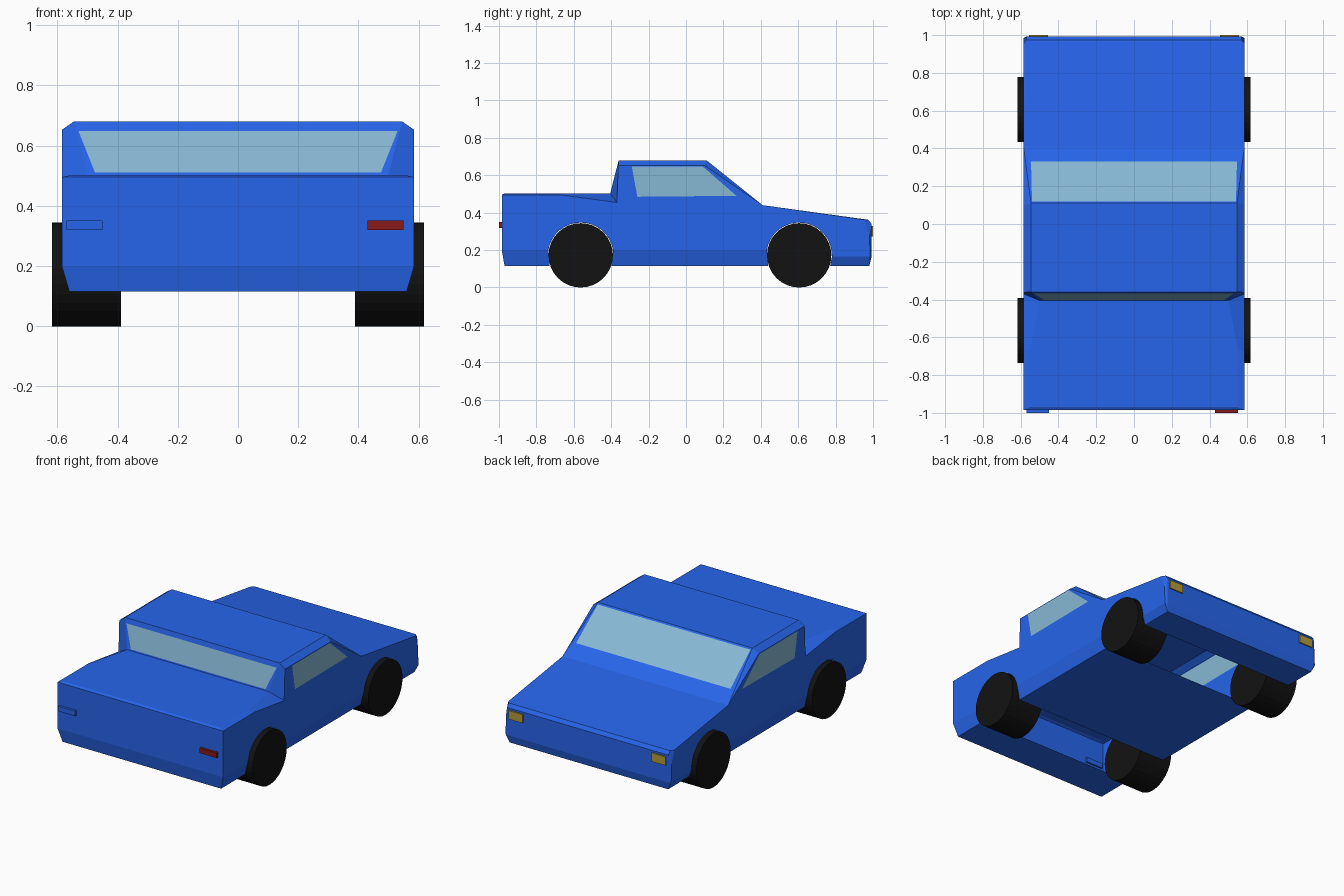
import bpy, bmesh
from math import asin, cos, sin, pi, sqrt
from mathutils import Matrix

if "Cube" in bpy.data.objects:
    bpy.data.objects.remove(bpy.data.objects["Cube"])


def material(name, color):
    m = bpy.data.materials.new(name)
    m.diffuse_color = color
    m.use_nodes = True
    m.node_tree.nodes["Principled BSDF"].inputs["Base Color"].default_value = m.diffuse_color
    return m


BLUE = material("blue_paint", (0.02, 0.13, 0.83, 1))
GLASS = material("glass", (0.24, 0.48, 0.66, 1))
BLACK = material("rubber", (0.006, 0.006, 0.006, 1))
RED = material("red_light", (0.25, 0.01, 0.01, 1))
YELLOW = material("yellow_light", (0.45, 0.33, 0.04, 1))

W = 0.585                       # half width of the body
WHEEL_Z, R = 0.172, 0.175       # axle height, arch radius
FRONT, REAR = 0.605, -0.563     # axle positions


def to_object(bm, name, mat):
    mesh = bpy.data.meshes.new(name)
    bm.to_mesh(mesh)
    bm.free()
    mesh.materials.append(mat)
    ob = bpy.data.objects.new(name, mesh)
    bpy.context.collection.objects.link(ob)
    return ob


def half(z):
    return sqrt(R * R - (z - WHEEL_Z) ** 2)


def bottom(axle, side, z_out):
    return (axle + side * half(z_out), z_out, 0.56, axle + side * half(0.115), 0.115)


def arch(axle, z0, z1, n=16):
    a0, a1 = asin((z0 - WHEEL_Z) / R), pi - asin((z1 - WHEEL_Z) / R)
    return [(axle + R * cos(a0 + (a1 - a0) * i / n), WHEEL_Z + R * sin(a0 + (a1 - a0) * i / n))
            for i in range(1, n)]


# Side outline: (outer y, outer z, inner x, inner y, inner z)
P = [
    (-.985, .20, .56, -.97, .115),
    (-.985, .20, W, -.985, .20),
    (-.985, .495, W, -.985, .495),
    (-.985, .495, .55, -.97, .503),
    (-.67, .495, .55, -.67, .503),
    (-.37, .455, .50, -.405, .503),
    (-.362, .652, .545, -.36, .68),
    (.10, .652, .545, .11, .68),
    (.41, .44, W, .41, .44),
    (.955, .362, .57, .975, .362),
    (.98, .28, .57, .992, .34),
    (.985, .165, .57, .992, .165),
    (.985, .165, .56, .98, .115),
    bottom(FRONT, 1, .165), bottom(FRONT, -1, .20),
    bottom(REAR, 1, .20), bottom(REAR, -1, .20),
]

bm = bmesh.new()
cache = {}


def face(points, glass=False):
    verts = []
    for p in points:
        key = tuple(round(c, 4) for c in p)
        if key not in cache:
            cache[key] = bm.verts.new(key)
        if cache[key] not in verts:
            verts.append(cache[key])
    if len(verts) > 2:
        bm.faces.new(verts).material_index = int(glass)


def window(outer, inner):
    for i in range(4):
        j = (i + 1) % 4
        face([outer[i], outer[j], inner[j], inner[i]])
    face(inner, True)


def out(i, s):
    return (s * W, P[i][0], P[i][1])


def inn(i, s):
    return (s * P[i][2], P[i][3], P[i][4])


# Body skin across the width, open at the wheel wells
GLAZED = {
    5: [(-.475, -.403, .511), (.475, -.403, .511), (.53, -.368, .649), (-.53, -.368, .649)],
    7: [(-.54, .12, .672), (.54, .12, .672), (.545, .33, .504), (-.545, .33, .504)],
}
for i in range(len(P)):
    j = (i + 1) % len(P)
    if i in (13, 15):
        continue
    strip = [inn(i, -1), inn(i, 1), inn(j, 1), inn(j, -1)]
    if i in GLAZED:
        window(strip, GLAZED[i])
    else:
        face(strip)
    for s in (-1, 1):
        face([out(i, s), inn(i, s), inn(j, s), out(j, s)])

# Body sides with wheel arches, and cab sides with windows
for s in (-1, 1):
    ring = [P[i][:2] for i in (0, 2, 4, 5, 8, 9, 10, 11, 13)]
    ring += arch(FRONT, .165, .20)
    ring += [P[14][:2], P[15][:2]] + arch(REAR, .20, .20) + [P[16][:2]]
    face([(s * W, y, z) for y, z in ring])
    window([out(i, s) for i in (5, 8, 7, 6)],
           [(s * W, y, z) for y, z in ((-.26, .485), (.27, .49), (.09, .647), (-.29, .647))])

bmesh.ops.recalc_face_normals(bm, faces=bm.faces[:])

# Split the skin into body and windows
for name, mat, index in (("body", BLUE, 0), ("windows", GLASS, 1)):
    part = bm.copy()
    drop = [f for f in part.faces if f.material_index != index]
    bmesh.ops.delete(part, geom=drop, context='FACES')
    for f in part.faces:
        f.material_index = 0
    to_object(part, name, mat)
bm.free()

# Wheels
for end, axle in (("front", FRONT), ("rear", REAR)):
    for side, s in (("left", -1), ("right", 1)):
        wb = bmesh.new()
        bmesh.ops.create_cone(wb, cap_ends=True, segments=32, radius1=.172, radius2=.172,
                              depth=.23, matrix=Matrix.Rotation(pi / 2, 4, 'Y'))
        ob = to_object(wb, f"{end}_{side}_wheel", BLACK)
        ob.location = (s * .503, axle, WHEEL_Z)


# Lights
def box(name, mat, center, size):
    b = bmesh.new()
    bmesh.ops.create_cube(b, size=1, matrix=Matrix.Diagonal((*size, 1)))
    to_object(b, name, mat).location = center


box("tail_light_right", RED, (.49, -.987, .335), (.12, .026, .032))
box("tail_light_left", BLUE, (-.51, -.987, .335), (.12, .026, .032))
for side, s in (("left", -1), ("right", 1)):
    box(f"headlight_{side}", YELLOW, (s * .505, .987, .30), (.10, .026, .055))
